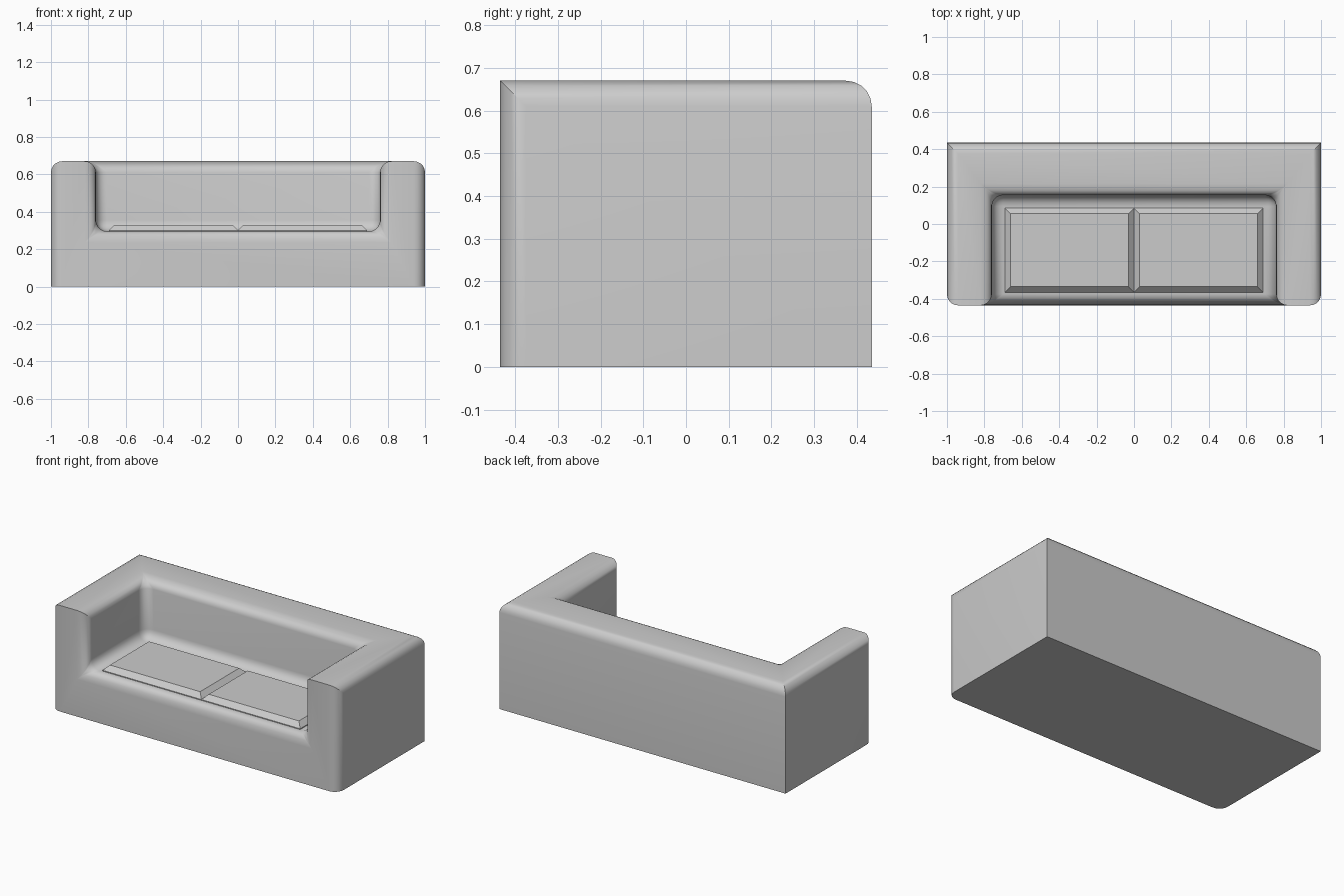
import bpy, bmesh

if "Cube" in bpy.data.objects:
    bpy.data.objects.remove(bpy.data.objects["Cube"])

W, D, H = 1.0, 0.435, 0.67           # half width, half depth, height
IN, BACK, SEAT = 0.76, 0.155, 0.295  # recess half width, back face, floor height
R = 0.06


def make_object(name, bm, angle):
    bmesh.ops.recalc_face_normals(bm, faces=bm.faces)
    mesh = bpy.data.meshes.new(name)
    bm.to_mesh(mesh)
    bm.free()
    ob = bpy.data.objects.new(name, mesh)
    bpy.context.collection.objects.link(ob)
    bpy.ops.object.select_all(action='DESELECT')
    ob.select_set(True)
    bpy.context.view_layer.objects.active = ob
    bpy.ops.object.shade_smooth_by_angle(angle=angle)
    return ob


# Sofa frame: block with a recess open to the top and front
bm = bmesh.new()
outer = [(-W, -D), (-W, D), (W, D), (W, -D)]
inner = [(IN, -D), (IN, BACK), (-IN, BACK), (-IN, -D)]
low = [bm.verts.new((x, y, 0)) for x, y in outer]
top = [bm.verts.new((x, y, H)) for x, y in outer]
rim = [bm.verts.new((x, y, H)) for x, y in inner]
floor = [bm.verts.new((x, y, SEAT)) for x, y in inner]
bm.faces.new(low)
bm.faces.new(top + rim)
bm.faces.new(floor)
for i in range(3):
    bm.faces.new((low[i], low[i + 1], top[i + 1], top[i]))
    bm.faces.new((rim[i], rim[i + 1], floor[i + 1], floor[i]))
bm.faces.new((low[0], low[3], top[3], rim[0], floor[0], floor[3], rim[3], top[0]))
bmesh.ops.recalc_face_normals(bm, faces=bm.faces)


# Round everything except the base, the rear uprights and the arm front tops
def is_rounded(edge):
    a, b = (v.co for v in edge.verts)
    both = lambda axis, val: abs(a[axis] - val) < 1e-4 and abs(b[axis] - val) < 1e-4
    rear_upright = both(1, D) and abs(a.z - b.z) > 0.1
    return not (both(2, 0) or rear_upright or (both(2, H) and both(1, -D)))


bmesh.ops.bevel(bm, geom=[e for e in bm.edges if is_rounded(e)], offset=R,
                offset_type='OFFSET', segments=5, profile=0.5, affect='EDGES',
                clamp_overlap=False)
make_object("sofa_frame", bm, 0.6)

# Two seat cushions with chamfered top edges
for side, name in ((-1, "left_cushion"), (1, "right_cushion")):
    bm = bmesh.new()
    bmesh.ops.create_cube(bm, size=1)
    for v in bm.verts:
        v.co.x = side * 0.345 + v.co.x * 0.69
        v.co.y = -0.14 + v.co.y * 0.45
        v.co.z = 0.26 if v.co.z < 0 else 0.33
    edges = [e for e in bm.edges if all(v.co.z > 0.3 for v in e.verts)]
    bmesh.ops.bevel(bm, geom=edges, offset=0.03, segments=1, affect='EDGES')
    make_object(name, bm, 0.5)
